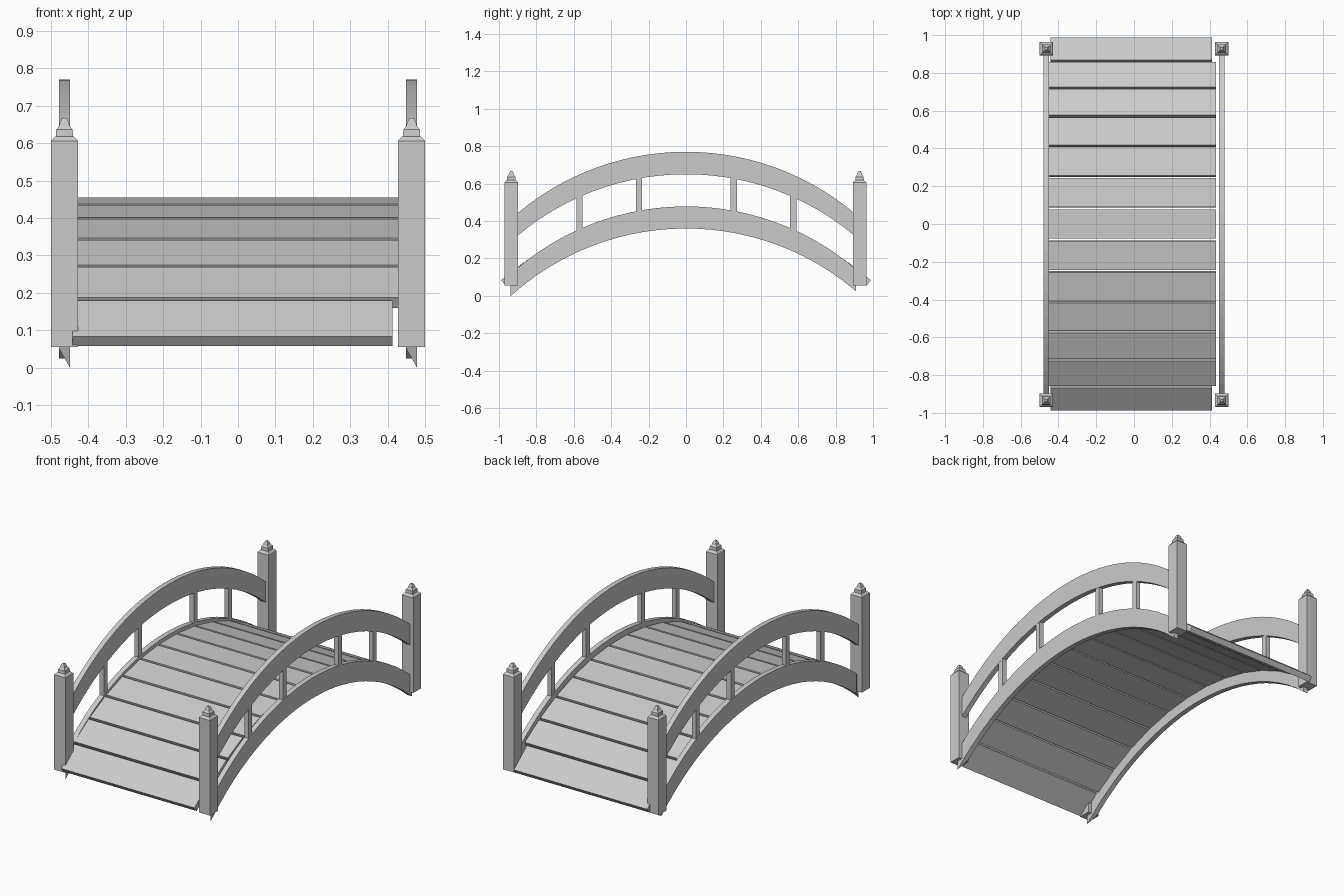
import bpy, bmesh
from math import sin, cos, sqrt
from mathutils import Matrix

if "Cube" in bpy.data.objects:
    bpy.data.objects.remove(bpy.data.objects["Cube"])

SIDE_X = 0.464      # centre of the posts and rails
ARC_R = 1.40        # rail curve
DECK_R = 1.493      # deck curve


def finish(bm, name):
    bmesh.ops.recalc_face_normals(bm, faces=bm.faces)
    me = bpy.data.meshes.new(name)
    bm.to_mesh(me)
    bm.free()
    ob = bpy.data.objects.new(name, me)
    bpy.context.collection.objects.link(ob)
    return ob


def loft(rings, name):
    """Skin a list of four-cornered rings and cap both ends."""
    bm = bmesh.new()
    vs = [[bm.verts.new(p) for p in ring] for ring in rings]
    for a, b in zip(vs, vs[1:]):
        for i in range(4):
            j = (i + 1) % 4
            bm.faces.new((a[i], a[j], b[j], b[i]))
    bm.faces.new(vs[0])
    bm.faces.new(vs[-1])
    return finish(bm, name)


def box(name, size, matrix):
    bm = bmesh.new()
    bmesh.ops.create_cube(bm, size=1, matrix=matrix @ Matrix.Diagonal((*size, 1)))
    return finish(bm, name)


def drop(y, r=ARC_R):
    return r - sqrt(r * r - y * y)


def arched_rail(name, x, z_low, z_high, front, back, miter=0.0, n=26):
    """Arched beam; its front end can be cut at a slant across x."""
    rings = []
    for i in range(n + 1):
        y = front + (back - front) * i / n
        yl = y + (miter if i == 0 else 0)
        l, r = x - 0.0145, x + 0.0145
        rings.append([(l, yl, z_low - drop(yl)), (r, y, z_low - drop(y)),
                      (r, y, z_high - drop(y)), (l, yl, z_high - drop(yl))])
    return loft(rings, name)


# Square post with stepped finial: (half width, z)
POST = [(0.036, 0.055), (0.036, 0.606), (0.026, 0.617), (0.023, 0.618),
        (0.022, 0.636), (0.014, 0.646), (0.012, 0.655), (0.006, 0.667)]

for side, sx in (("left", -1), ("right", 1)):
    x = sx * SIDE_X
    for end, y in (("front", -0.934), ("back", 0.928)):
        loft([[(x - h, y - h, z), (x + h, y - h, z),
               (x + h, y + h, z), (x - h, y + h, z)] for h, z in POST],
             f"post_{side}_{end}")
    # Deck beam and handrail
    arched_rail(f"deck_beam_{side}", x, 0.36, 0.478, -0.937, 0.91, miter=0.06)
    arched_rail(f"handrail_{side}", x, 0.65, 0.77, -0.918, 0.912)
    # Balusters between beam and handrail
    for i, y in enumerate((-0.569, -0.252, 0.255, 0.573)):
        z0, z1 = 0.44 - drop(y), 0.67 - drop(y)
        box(f"baluster_{side}_{i + 1}", (0.027, 0.033, z1 - z0),
            Matrix.Translation((x, y, (z0 + z1) / 2)))

# Deck planks fanned along the arch, the two end ones a little narrower
for i in range(-6, 7):
    a = i * 0.1118
    width, cx = (0.856, -0.015) if abs(i) == 6 else (0.89, -0.01)
    r = DECK_R - 0.0165
    m = (Matrix.Translation((cx, r * sin(a), 0.455 - DECK_R + r * cos(a)))
         @ Matrix.Rotation(-a, 4, 'X'))
    box(f"plank_{i + 7}", (width, 0.154, 0.033), m)
